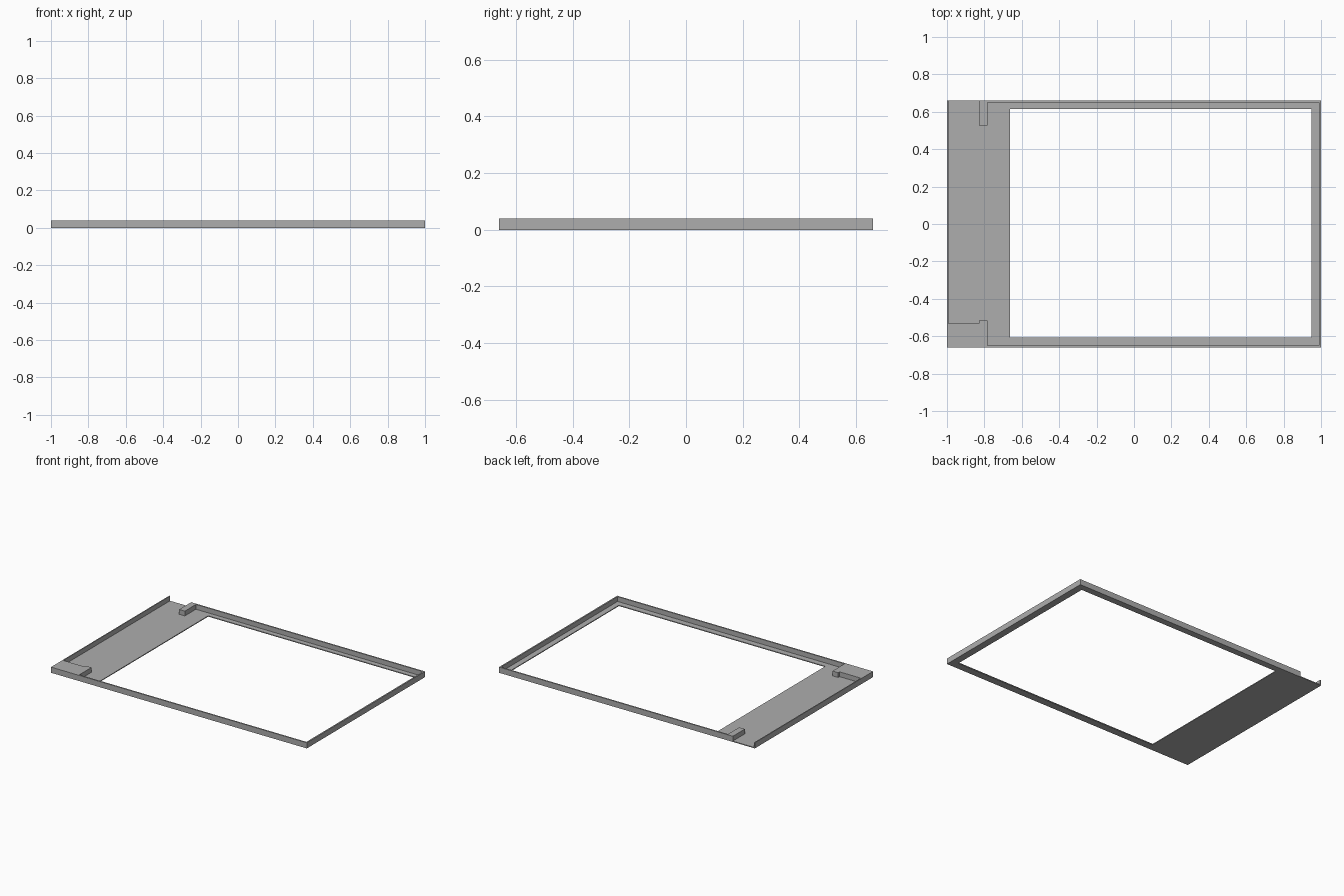
import bpy
import bmesh

cube = bpy.data.objects.get("Cube")
if cube:
    bpy.data.objects.remove(cube, do_unlink=True)

X, Y = 1.0, 0.66          # half length and half width
BASE, TOP = 0.006, 0.04   # plate thickness and rim height
WALL = 0.01

grey = bpy.data.materials.new("plain grey")
grey.use_nodes = True
colour = (0.42, 0.42, 0.42, 1)
grey.diffuse_color = colour
grey.node_tree.nodes["Principled BSDF"].inputs["Base Color"].default_value = colour


def extrude_faces(name, loops, faces, z0, z1):
    """Extrude flat faces, given as corner indices, from z0 up to z1."""
    bm = bmesh.new()
    verts = [bm.verts.new((x, y, z0)) for x, y in loops]
    flat = [bm.faces.new([verts[i] for i in f]) for f in faces]
    geom = bmesh.ops.extrude_face_region(bm, geom=flat, use_keep_orig=True)["geom"]
    for v in geom:
        if isinstance(v, bmesh.types.BMVert):
            v.co.z = z1
    bmesh.ops.recalc_face_normals(bm, faces=bm.faces)
    mesh = bpy.data.meshes.new(name)
    bm.to_mesh(mesh)
    bm.free()
    mesh.materials.append(grey)
    obj = bpy.data.objects.new(name, mesh)
    bpy.context.collection.objects.link(obj)
    return obj


def rectangle(x0, x1, y0, y1):
    return [(x0, y0), (x1, y0), (x1, y1), (x0, y1)]


# Thin plate with a large rectangular opening
ring = [(i, (i + 1) % 4, (i + 1) % 4 + 4, i + 4) for i in range(4)]
extrude_faces("base_plate",
              rectangle(-X, X, -Y, Y) + rectangle(-0.663, 0.95, -0.608, 0.614),
              ring, 0, BASE)

# Raised rim with corner block and two inward tabs, open at the back left
tab0, tab1 = -0.828, -0.784
outline = [
    (tab0, Y), (tab0, 0.526), (tab1, 0.526), (tab1, Y - WALL),      # back tab
    (X - WALL, Y - WALL), (X - WALL, WALL - Y),                     # inner side
    (tab1, WALL - Y), (tab1, -0.516), (tab0, -0.516),               # front tab
    (tab0, -0.532), (-X + 0.007, -0.532), (-X + 0.007, Y),          # corner block
    (-X, Y), (-X, -Y), (X, -Y), (X, Y),                             # outer side
]
extrude_faces("raised_rim", outline, [range(len(outline))], BASE, TOP)
